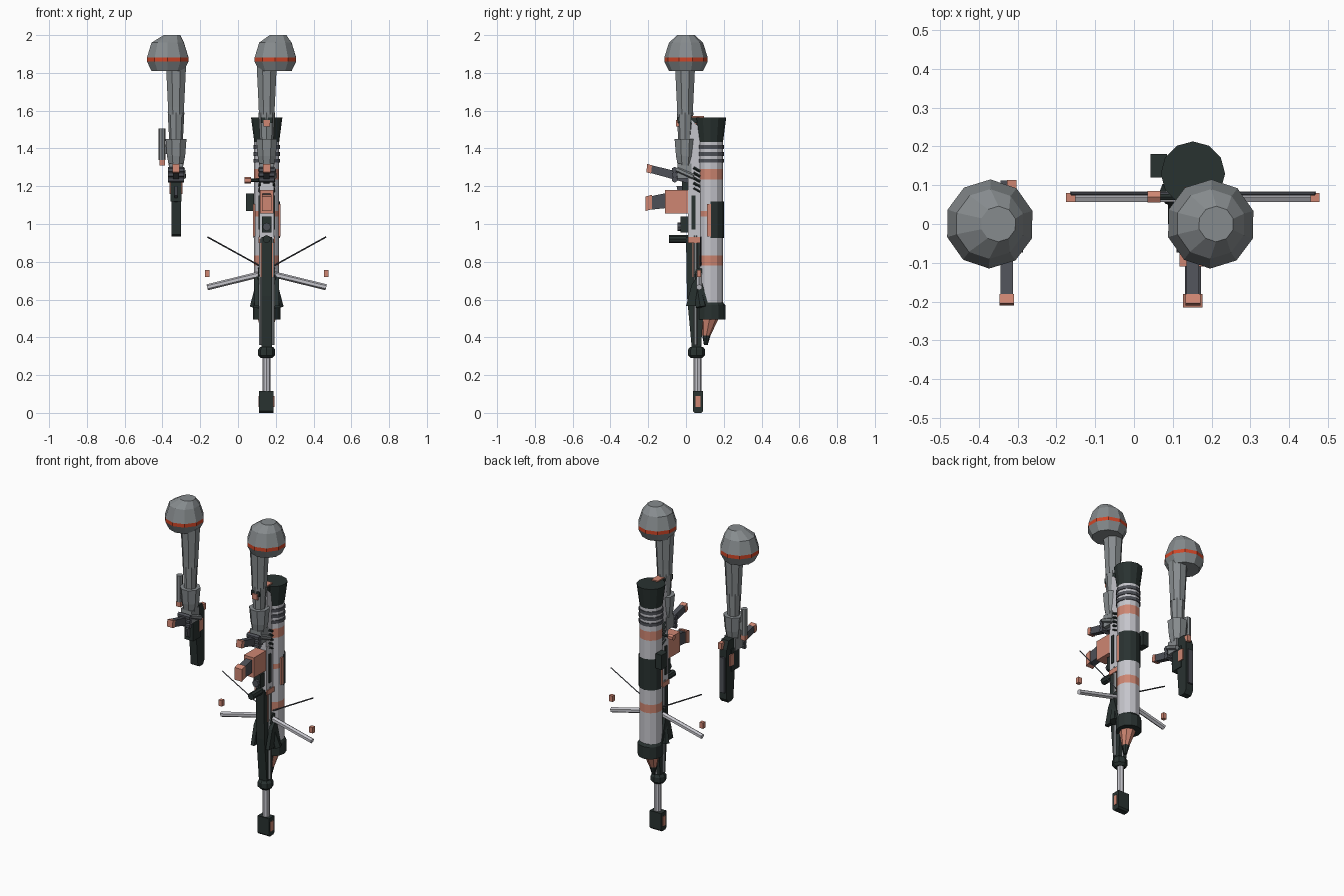
import bpy, bmesh, math
from mathutils import Vector

cube = bpy.data.objects.get("Cube")
if cube:
    bpy.data.objects.remove(cube)


def material(name, r, g, b):
    m = bpy.data.materials.new(name)
    m.use_nodes = True
    m.diffuse_color = (r, g, b, 1)
    m.node_tree.nodes["Principled BSDF"].inputs["Base Color"].default_value = (r, g, b, 1)
    return m


GREY = material("armour grey", 0.24, 0.26, 0.27)
LIGHT = material("light grey", 0.56, 0.56, 0.60)
DARK = material("dark gunmetal", 0.022, 0.032, 0.030)
MID = material("slate grey", 0.075, 0.08, 0.095)
SALMON = material("salmon", 0.62, 0.24, 0.17)
RED = material("red stripe", 0.62, 0.06, 0.02)


def finish(name, bm, mats):
    bmesh.ops.recalc_face_normals(bm, faces=bm.faces)
    me = bpy.data.meshes.new(name)
    bm.to_mesh(me)
    bm.free()
    for m in mats:
        me.materials.append(m)
    ob = bpy.data.objects.new(name, me)
    bpy.context.collection.objects.link(ob)
    return ob


def box(name, xs, ys, zs, mat):
    bm = bmesh.new()
    bmesh.ops.create_cube(bm, size=1)
    for v in bm.verts:
        for i, (a, b) in enumerate((xs, ys, zs)):
            v.co[i] = a if v.co[i] < 0 else b
    return finish(name, bm, [mat])


def prism(name, x, half, outline, mat):
    """Side outline of (y, z) points, extruded across x."""
    bm = bmesh.new()
    face = bm.faces.new([bm.verts.new((x - half, y, z)) for y, z in outline])
    ext = bmesh.ops.extrude_face_region(bm, geom=[face])
    moved = [g for g in ext["geom"] if isinstance(g, bmesh.types.BMVert)]
    bmesh.ops.translate(bm, verts=moved, vec=(2 * half, 0, 0))
    return finish(name, bm, [mat])


def lathe(name, rings, mats, sides=10, start=0.0, arc=None):
    """Rings of (x, y, z, radius); one material per band between rings."""
    bm = bmesh.new()
    count = sides if arc is None else sides + 1
    span = math.tau if arc is None else arc
    loops = []
    for x, y, z, r in rings:
        angles = [start + span * i / sides for i in range(count)]
        loops.append([bm.verts.new((x + r * math.cos(a), y + r * math.sin(a), z)) for a in angles])
    slots = list(dict.fromkeys(mats))
    for lo, hi, m in zip(loops, loops[1:], mats):
        for i in range(sides):
            j = (i + 1) % count
            bm.faces.new((lo[i], lo[j], hi[j], hi[i])).material_index = slots.index(m)
    if arc is None:
        bm.faces.new(loops[0]).material_index = slots.index(mats[0])
        bm.faces.new(loops[-1]).material_index = slots.index(mats[-1])
    return finish(name, bm, slots)


def rod(name, p, q, r, mat, sides=6, r2=None):
    p, q = Vector(p), Vector(q)
    bm = bmesh.new()
    bmesh.ops.create_cone(bm, cap_ends=True, segments=sides, radius1=r,
                          radius2=r if r2 is None else r2, depth=(q - p).length)
    turn = (q - p).to_track_quat("Z", "Y").to_matrix()
    for v in bm.verts:
        v.co = turn @ v.co + (p + q) / 2
    return finish(name, bm, [mat])


def arm(label, x, bulb_x, cap_x):
    # Shoulder dome with its stripe
    lathe(label + "_shoulder",
          [(bulb_x, 0, 1.81, .09), (bulb_x, 0, 1.86, .115), (bulb_x, 0, 1.882, .115),
           (bulb_x, 0, 1.96, .09), (cap_x, 0, 2.0, .046)],
          [GREY, RED, GREY, GREY], start=.3)
    # Upper arm, elbow and forearm sleeve
    y = -.005
    lathe(label + "_upper_arm", [(x, y, 1.58, .045), (x, y, 1.62, .046), (x, y, 1.83, .057)],
          [GREY, GREY], sides=8, start=math.pi / 8)
    lathe(label + "_elbow", [(x, y, 1.42, .035), (x, y, 1.59, .044)], [GREY], sides=8)
    lathe(label + "_sleeve", [(x, y, 1.31, .042), (x, y, 1.36, .052), (x, y, 1.45, .060)],
          [GREY, GREY], sides=8, start=math.pi / 8)
    # Fist wrapped round the grip
    box(label + "_palm", (x - .038, x + .038), (-.045, .03), (1.24, 1.32), GREY)
    for i in range(3):
        z = 1.235 + .026 * i
        rod(label + "_finger", (x - .042, -.06, z), (x + .042, -.06, z), .016, MID)
    rod(label + "_thumb", (x + .035, -.05, 1.29), (x + .04, .04, 1.25), .014, GREY)
    # Pistol grip, leaning away from the barrel
    prism(label + "_grip", x, .016,
          [(.03, 1.21), (-.205, 1.275), (-.20, 1.315), (.03, 1.26)], MID)
    prism(label + "_grip_cap", x, .019,
          [(-.185, 1.267), (-.21, 1.274), (-.205, 1.318), (-.18, 1.311)], SALMON)


LX, RX = -.328, .152
arm("right_arm", LX, -.372, -.35)
arm("left_arm", RX, .198, .212)

# ---- Sidearm ----
prism("sidearm_slide", LX, .025,
      [(.035, .945), (.05, .935), (.085, .935), (.10, .96), (.10, 1.27), (.08, 1.32), (.02, 1.32),
       (.02, 1.12)], DARK)
box("sidearm_rail", (LX - .016, LX + .016), (.09, .112), (1.0, 1.22), MID)
box("sidearm_frame", (LX - .03, LX + .03), (-.02, .06), (1.12, 1.26), DARK)
for s in (-1, 1):
    box("sidearm_side_plate", (LX + s * .03 - .004, LX + s * .03 + .004), (.04, .08), (1.16, 1.23), SALMON)
prism("sidearm_trigger_guard", LX, .008, [(.03, 1.11), (-.04, 1.15), (-.05, 1.2), (.03, 1.2)], MID)
box("sidearm_rear_sight", (LX, LX + .025), (.08, .114), (1.27, 1.31), SALMON)
lathe("side_canister", [(-.402, -.005, 1.34, .019), (-.402, -.005, 1.505, .019)], [GREY], sides=8)
box("canister_tip", (-.416, -.387), (-.02, .01), (1.31, 1.342), SALMON)
box("canister_mount", (-.40, -.33), (-.015, .01), (1.37, 1.42), GREY)

# ---- Long gun barrel ----
BY = .062
prism("muzzle_brake", RX - .002, .039,
      [(.036, .01), (.045, 0), (.08, 0), (.09, .01), (.09, .115), (.036, .115)], DARK)
for s in (-1, 1):
    box("muzzle_port", (RX - .002 + s * .039 - .003, RX - .002 + s * .039 + .003),
        (.05, .076), (.03, .09), SALMON)
lathe("barrel", [(RX, BY, .1, .021), (RX, BY, .6, .021)], [LIGHT], sides=8)
lathe("barrel_collar", [(RX, .056, .29, .03), (RX, .056, .305, .045), (RX, .056, .335, .045),
                        (RX, .056, .35, .034)], [DARK] * 3, sides=8)
prism("barrel_shroud", RX, .028,
      [(.03, .35), (.08, .35), (.09, .5), (.08, .93), (.0, .93), (.005, .62)], DARK)
for s in (-1, 1):
    rod("gas_tube", (RX + s * .033, .05, .36), (RX + s * .033, .05, .94), .010, GREY)
    prism("shroud_fin", RX + s * .052, .012, [(.0, .565), (.12, .565), (.07, .74), (.03, .68)], DARK)
    rod("fin_flare", (RX + s * .06, .08, .56), (RX + s * .035, .05, .74), .03, DARK, r2=.008)
    box("shroud_inlay", (RX + s * .029 - .003, RX + s * .029 + .003), (.035, .06), (.72, .90), SALMON)
    # Folded-out bipod: leg, loose foot and thin stay
    rod("bipod_leg", (RX + s * .03, .07, .735), (RX + s * .315, .07, .665), .016, LIGHT)
    fx = RX + s * .315
    box("bipod_foot", (fx - .012, fx + .012), (.057, .08), (.72, .757), SALMON)
    rod("bipod_stay", (RX + s * .03, .078, .775), (fx, .078, .932), .004, MID, sides=4)
rod("bipod_hinge", (RX - .045, .07, .745), (RX + .045, .07, .745), .024, DARK, sides=8)

# ---- Receiver ----
box("receiver", (RX - .038, RX + .038), (.01, .09), (.92, 1.20), LIGHT)
prism("rear_receiver", RX, .034,
      [(.01, 1.2), (.09, 1.2), (.085, 1.50), (.03, 1.55), (.015, 1.4)], LIGHT)
box("stock_pad", (RX - .03, RX + .03), (-.045, .085), (1.535, 1.565), DARK)
box("stock_pad_inlay", (RX - .018, RX + .018), (-.052, .06), (1.515, 1.55), SALMON)
box("stock_cap", (RX - .022, RX + .022), (-.03, .095), (1.56, 1.572), SALMON)
for s in (-1, 1):
    for i in range(5):
        z = 1.19 + .027 * i
        rod("receiver_vent", (RX + s * .036, .04, z), (RX + s * .036, .075, z - .02), .007, DARK, sides=4)
    box("receiver_band", (RX + s * .039 - .004, RX + s * .039 + .004), (.01, .085), (.90, .93), SALMON)
    box("receiver_rail", (RX + s * .039 - .005, RX + s * .039 + .005), (.03, .05), (.97, 1.15), DARK)
rod("foregrip_light", (RX, .02, .92), (RX, -.09, .92), .021, DARK, sides=8)
box("front_block", (RX - .025, RX + .025), (-.03, .02), (.955, 1.04), DARK)
rod("front_lens", (RX, -.045, .985), (RX, .0, .985), .022, MID, sides=8)
# Magazine well and angled magazine
box("magazine_well", (RX - .035, RX + .035), (-.11, .02), (1.055, 1.18), SALMON)
prism("magazine", RX, .021, [(-.05, 1.09), (-.195, 1.075), (-.195, 1.145), (-.05, 1.175)], MID)
prism("magazine_base", RX, .025, [(-.18, 1.08), (-.215, 1.068), (-.215, 1.145), (-.18, 1.155)], SALMON)
rod("bolt_arm", (.06, .07, 1.232), (RX, .07, 1.232), .009, DARK)
rod("bolt_knob", (.035, .07, 1.232), (.068, .07, 1.232), .017, SALMON)
box("tube_mount_front", (RX - .025, RX + .025), (.05, .11), (.85, .9), DARK)
box("tube_mount_rear", (RX - .025, RX + .025), (.05, .11), (1.32, 1.36), DARK)

# ---- Launcher tube with coloured bands ----
TY = .13
edges = [.55, .78, .832, 1.04, 1.07, 1.235, 1.292, 1.46]
lathe("launcher_tube", [(RX, TY, z, .066) for z in edges],
      [LIGHT, SALMON, LIGHT, SALMON, LIGHT, SALMON, LIGHT], sides=12)
lathe("tube_front_collar", [(RX, TY + .005, .495, .073), (RX, TY + .005, .57, .073), (RX, TY, .585, .066)],
      [DARK, DARK], sides=12)
lathe("tube_flare", [(RX, TY, 1.435, .066), (RX, TY, 1.565, .083)], [DARK], sides=12)
for i in range(3):
    z = 1.325 + .036 * i
    lathe("tube_rib", [(RX, TY, z, .071), (RX, TY, z + .02, .071)], [MID], sides=12)
lathe("tube_cover", [(RX, TY, .925, .071), (RX, TY, 1.12, .071)], [DARK], sides=6, arc=math.pi)
for s in (-1, 1):
    box("cover_edge", (RX + s * .067 - .005, RX + s * .067 + .005), (.112, .133), (.935, 1.105), SALMON)
box("sight_box", (.043, .085), (.12, .18), (1.07, 1.162), DARK)
# Warhead peeking from the tube
lathe("warhead", [(RX, .105, .36, .01), (RX, .108, .41, .022), (RX, .125, .50, .048)],
      [DARK, SALMON], sides=8)
